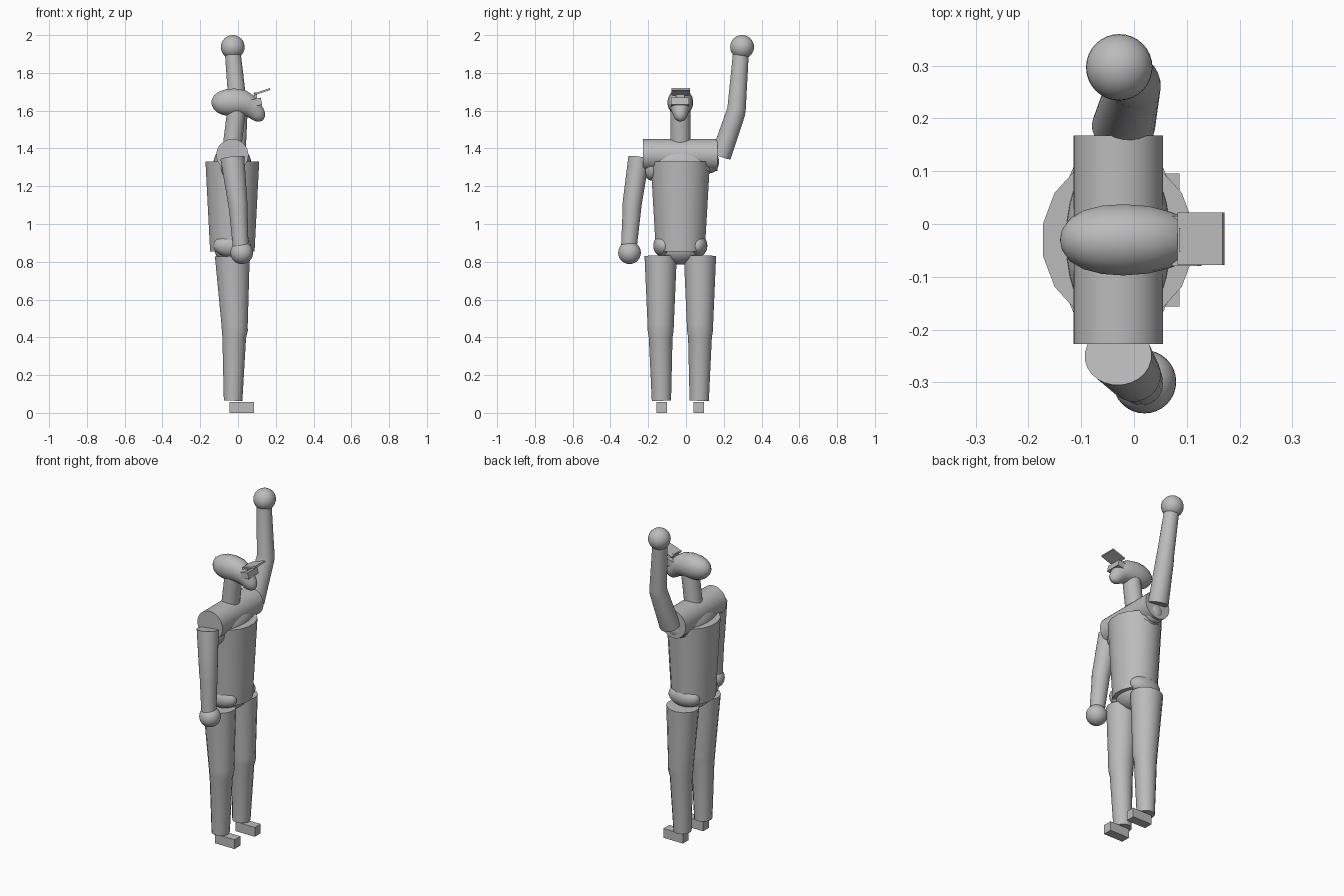
import bpy, bmesh, math
from mathutils import Vector, Matrix

cube = bpy.data.objects.get("Cube")
if cube:
    bpy.data.objects.remove(cube)

grey = bpy.data.materials.new("plain grey")
grey.use_nodes = True
colour = (0.5, 0.5, 0.5, 1)
grey.diffuse_color = colour
grey.node_tree.nodes["Principled BSDF"].inputs["Base Color"].default_value = colour

CX, CY = -0.03, -0.03  # body axis


def finish(name, bm, smooth=True):
    bmesh.ops.recalc_face_normals(bm, faces=bm.faces)
    mesh = bpy.data.meshes.new(name)
    bm.to_mesh(mesh)
    bm.free()
    mesh.materials.append(grey)
    ob = bpy.data.objects.new(name, mesh)
    bpy.context.collection.objects.link(ob)
    if smooth:
        bpy.ops.object.select_all(action='DESELECT')
        ob.select_set(True)
        bpy.context.view_layer.objects.active = ob
        bpy.ops.object.shade_smooth_by_angle(angle=math.radians(40))
    return ob


def loft(name, path, sides=24):
    """Closed tube through (x, y, z, radius, y radius) stations."""
    bm = bmesh.new()
    pts = [Vector(p[:3]) for p in path]
    rings = []
    for i, p in enumerate(path):
        t = (pts[min(i + 1, len(pts) - 1)] - pts[max(i - 1, 0)]).normalized()
        u = Vector((0, 1, 0)).cross(t).normalized()
        v = t.cross(u)
        ring = []
        for k in range(sides):
            a = 2 * math.pi * (k + 0.5) / sides
            ring.append(bm.verts.new(pts[i] + u * p[3] * math.cos(a) + v * p[-1] * math.sin(a)))
        rings.append(ring)
    for a, b in zip(rings, rings[1:]):
        for k in range(sides):
            n = (k + 1) % sides
            bm.faces.new((a[k], a[n], b[n], b[k]))
    bm.faces.new(rings[0])
    bm.faces.new(rings[-1])
    return finish(name, bm)


def ball(name, centre, radii):
    bm = bmesh.new()
    bmesh.ops.create_uvsphere(bm, u_segments=32, v_segments=16, radius=1,
                              matrix=Matrix.Translation(centre) @ Matrix.Diagonal((*radii, 1)))
    return finish(name, bm)


def box(name, centre, size, tilt=0):
    bm = bmesh.new()
    bmesh.ops.create_cube(bm, size=1, matrix=Matrix.Translation(centre)
                          @ Matrix.Rotation(tilt, 4, 'Y') @ Matrix.Diagonal((*size, 1)))
    return finish(name, bm, False)


# Torso, chest and pelvis
loft("torso", [(CX, CY, 0.855, 0.12, 0.132), (CX, CY, 1.33, 0.145, 0.16)], 16)
ball("chest", (CX, CY, 1.32), (0.1, 0.185, 0.1))
ball("pelvis", (CX, CY, 0.87), (0.095, 0.12, 0.085))
for side, s in (("left", 1), ("right", -1)):
    ball(side + "_hip", (CX, CY + s * 0.09, 0.885), (0.1, 0.053, 0.06))

# Shoulder bar running across the body
bm = bmesh.new()
bmesh.ops.create_cone(bm, cap_ends=True, segments=32, radius1=0.085, radius2=0.085, depth=0.395,
                      matrix=Matrix.Translation((CX, CY, 1.365)) @ Matrix.Rotation(math.pi / 2, 4, 'X'))
finish("shoulder_bar", bm)

# Legs and feet
for side, s in (("left", 1), ("right", -1)):
    y = CY + s * 0.104
    loft(side + "_leg", [(CX, y, 0.83, 0.094, 0.087),
                         (-0.018, y, 0.47, 0.071, 0.071),
                         (-0.017, y, 0.435, 0.07, 0.07),
                         (-0.02, y, 0.4, 0.064, 0.064),
                         (-0.026, CY + s * 0.1, 0.065, 0.05, 0.052)], 16)
    box(side + "_foot", (0.02, CY + s * 0.098, 0.0285), (0.132, 0.056, 0.057))

# Raised arm
ball("left_shoulder", (CX, 0.13, 1.33), (0.06, 0.045, 0.06))
loft("raised_arm", [(-0.02, 0.185, 1.36, 0.06, 0.054), (0.0, 0.264, 1.59, 0.051),
                    (0.0, 0.268, 1.615, 0.049), (-0.028, 0.291, 1.91, 0.042)])
ball("raised_hand", (-0.028, 0.297, 1.937), (0.063,) * 3)

# Lowered arm
ball("right_shoulder", (CX, -0.18, 1.3), (0.06, 0.05, 0.07))
loft("lowered_arm", [(CX, -0.25, 1.35, 0.064, 0.056), (0.0, -0.286, 1.1, 0.051),
                     (0.002, -0.287, 1.07, 0.049), (0.014, -0.302, 0.88, 0.042)])
ball("lowered_hand", (0.02, -0.299, 0.848), (0.06,) * 3)

# Neck and bent head
loft("neck", [(CX, CY, 1.42, 0.05, 0.053), (-0.008, CY, 1.6, 0.05, 0.053)])
head = [(-0.139, 1.633, 0.005), (-0.134, 1.634, 0.024), (-0.12, 1.637, 0.045), (-0.095, 1.64, 0.061),
        (-0.06, 1.643, 0.071), (-0.02, 1.644, 0.074), (0.025, 1.64, 0.07), (0.06, 1.624, 0.06),
        (0.085, 1.603, 0.05), (0.103, 1.583, 0.043), (0.118, 1.566, 0.034), (0.128, 1.555, 0.02),
        (0.132, 1.55, 0.004)]
loft("head", [(x, CY, z, r, r * 0.92) for x, z, r in head])

# Visor: brim plate, stem and eyepiece
box("visor_plate", (0.127, -0.028, 1.7), (0.09, 0.1, 0.01), math.radians(-19))
box("visor_stem", (0.093, -0.03, 1.675), (0.015, 0.045, 0.04))
box("eyepiece", (0.1, -0.032, 1.645), (0.05, 0.095, 0.038), math.radians(-12))
